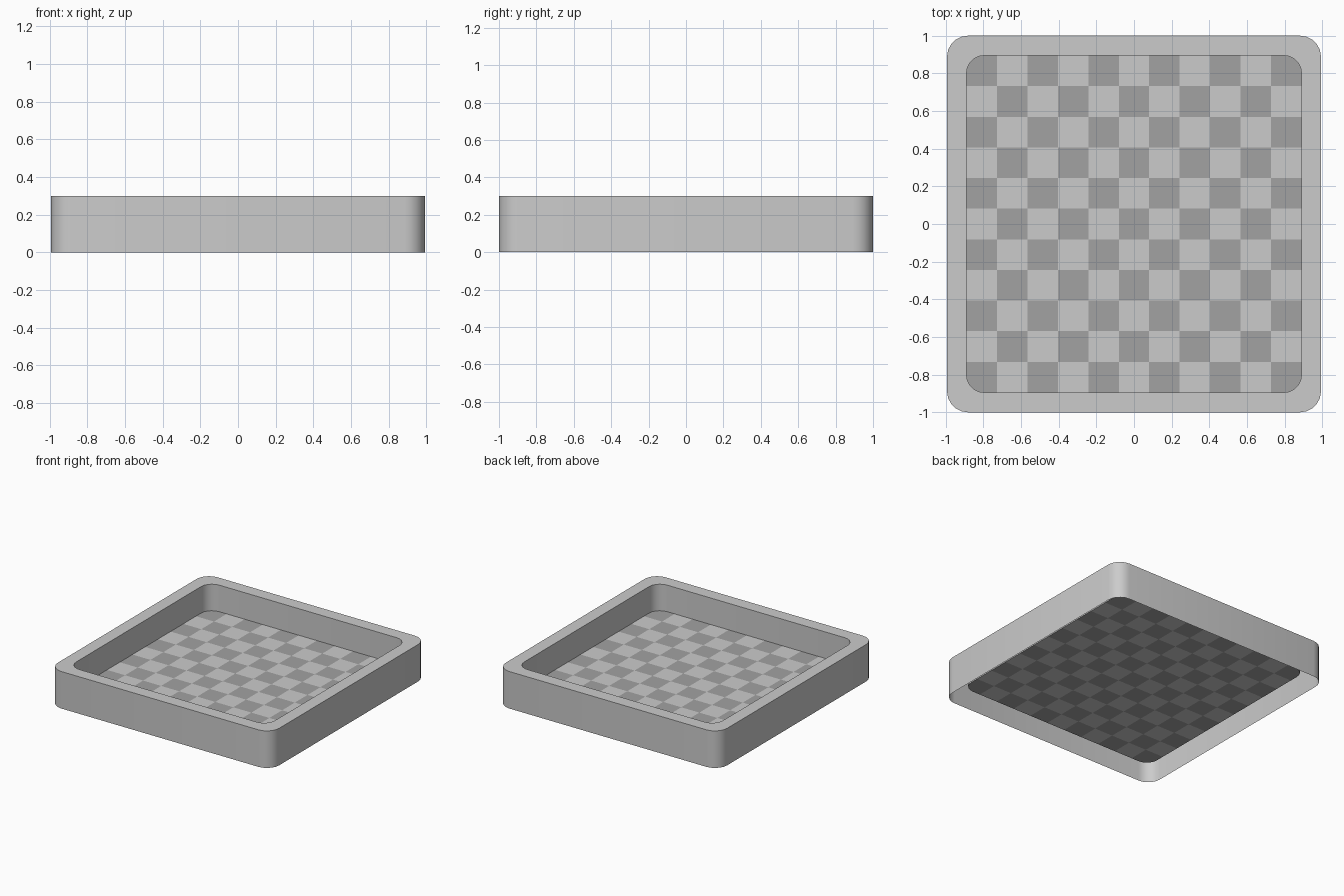
import bpy, bmesh, math

if "Cube" in bpy.data.objects:
    bpy.data.objects.remove(bpy.data.objects["Cube"])

HX, HY, H = 0.993, 1.0, 0.30      # outer half sizes and height
IX, IY = 0.89, 0.895              # inner half sizes
FLOOR_Z, TILES = 0.085, 11


def rounded_rect(hx, hy, r, seg=5):
    pts = []
    for k, (sx, sy) in enumerate([(1, 1), (-1, 1), (-1, -1), (1, -1)]):
        for i in range(seg + 1):
            a = math.pi / 2 * (k + i / seg)
            pts.append((sx * (hx - r) + r * math.cos(a), sy * (hy - r) + r * math.sin(a)))
    return pts


def finish(bm, name):
    me = bpy.data.meshes.new(name)
    bm.to_mesh(me)
    bm.free()
    ob = bpy.data.objects.new(name, me)
    bpy.context.collection.objects.link(ob)
    return ob


outer = rounded_rect(HX, HY, 0.11)
inner = rounded_rect(IX, IY, 0.095)

# Frame: outer wall, flat top rim, inner wall, open underneath
bm = bmesh.new()
rings = [[bm.verts.new((x, y, z)) for x, y in pts]
         for pts, z in ((outer, 0), (outer, H), (inner, H), (inner, FLOOR_Z))]
n = len(outer)
for a, b in zip(rings, rings[1:]):
    for i in range(n):
        j = (i + 1) % n
        bm.faces.new((a[i], a[j], b[j], b[i]))
frame = finish(bm, "tray_frame")
bpy.context.view_layer.objects.active = frame
frame.select_set(True)
bpy.ops.object.shade_smooth_by_angle(angle=math.radians(40))

# Floor: one rounded sheet sliced into a checkerboard
bm = bmesh.new()
bm.faces.new([bm.verts.new((x, y, FLOOR_Z)) for x, y in inner])
for axis, half in ((0, IX), (1, IY)):
    for k in range(1, TILES):
        co, no = [0, 0, FLOOR_Z], [0, 0, 0]
        co[axis] = -half + 2 * half * k / TILES
        no[axis] = 1
        bmesh.ops.bisect_plane(bm, geom=bm.verts[:] + bm.edges[:] + bm.faces[:],
                               plane_co=co, plane_no=no)
for f in bm.faces:
    c = f.calc_center_bounds()
    col = int((c.x + IX) / (2 * IX) * TILES)
    row = int((c.y + IY) / (2 * IY) * TILES)
    f.material_index = (col + row + 1) % 2
floor = finish(bm, "checkered_floor")
for name, v in (("light_tile", 0.8), ("dark_tile", 0.36)):
    m = bpy.data.materials.new(name)
    m.diffuse_color = (v, v, v, 1)
    m.use_nodes = True
    m.node_tree.nodes["Principled BSDF"].inputs["Base Color"].default_value = m.diffuse_color
    floor.data.materials.append(m)
